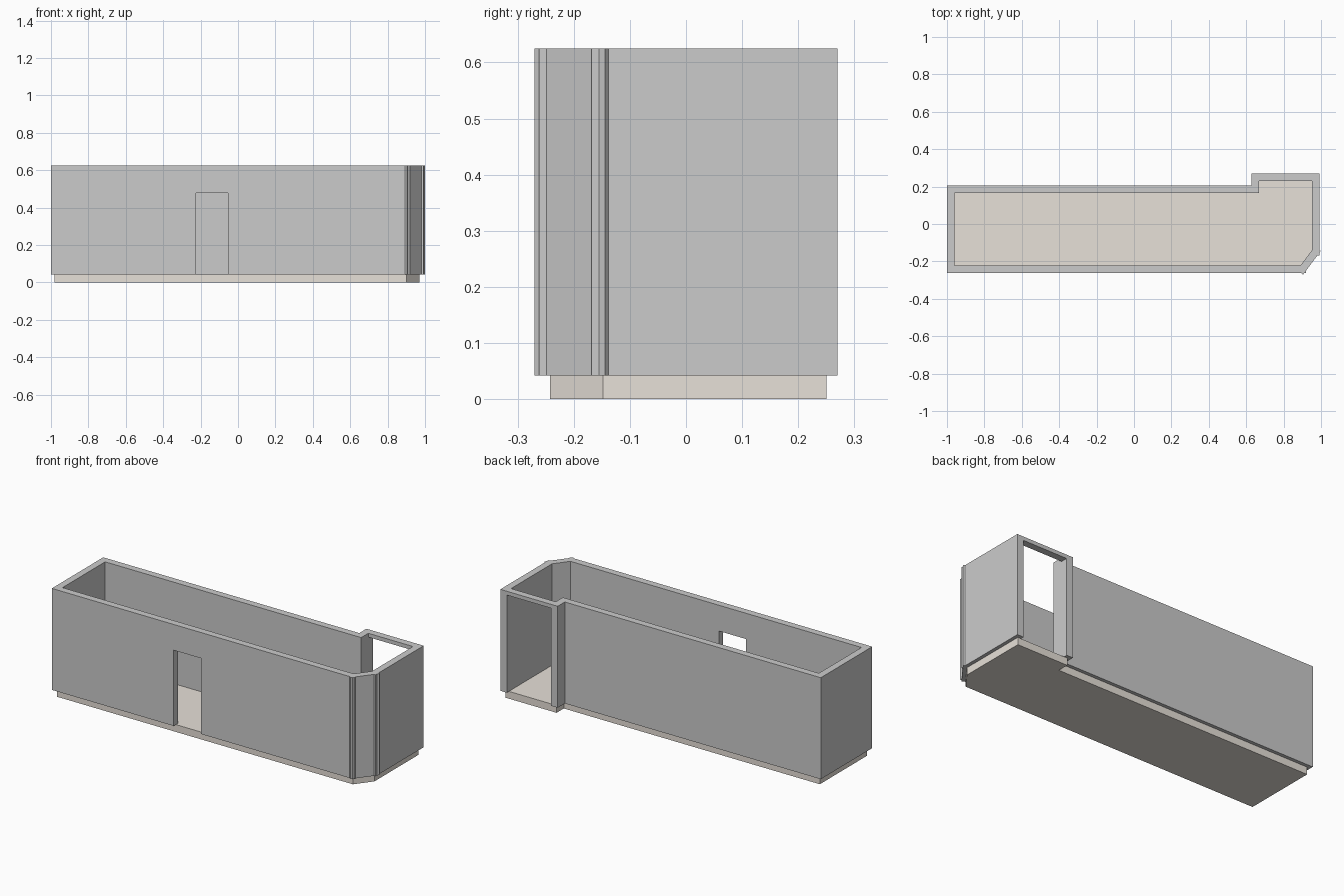
import bpy, bmesh
from math import atan2
from mathutils import Matrix, Vector

if "Cube" in bpy.data.objects:
    bpy.data.objects.remove(bpy.data.objects["Cube"])

HALF = 0.02                  # half the wall thickness
FLOOR_TOP, WALL_TOP = 0.042, 0.625

# Room outline along the wall centre lines, anticlockwise
PLAN = [(-0.98, -0.242), (0.90, -0.242), (0.971, -0.148), (0.971, 0.25),
        (0.647, 0.25), (0.647, 0.185), (-0.98, 0.185)]


def finish(bm, name):
    bmesh.ops.recalc_face_normals(bm, faces=bm.faces)
    mesh = bpy.data.meshes.new(name)
    bm.to_mesh(mesh)
    bm.free()
    ob = bpy.data.objects.new(name, mesh)
    bpy.context.collection.objects.link(ob)
    return ob


def add_box(bm, centre, size, angle=0.0):
    m = Matrix.Translation(centre) @ Matrix.Rotation(angle, 4, 'Z') @ Matrix.Diagonal((*size, 1))
    bmesh.ops.create_cube(bm, size=1, matrix=m)


# Floor slab
bm = bmesh.new()
base = bm.faces.new([bm.verts.new((x, y, 0)) for x, y in PLAN])
top = bmesh.ops.extrude_face_region(bm, geom=[base], use_keep_orig=True)
bmesh.ops.translate(bm, vec=(0, 0, FLOOR_TOP),
                    verts=[g for g in top["geom"] if isinstance(g, bmesh.types.BMVert)])
floor = finish(bm, "floor")
mat = bpy.data.materials.new("floor_beige")
mat.diffuse_color = (0.80, 0.75, 0.69, 1)
mat.use_nodes = True
mat.node_tree.nodes["Principled BSDF"].inputs["Base Color"].default_value = mat.diffuse_color
floor.data.materials.append(mat)

# Walls: one straight box per side, overrunning each corner by half a thickness
bm = bmesh.new()
for a, b in zip(PLAN, PLAN[1:] + PLAN[:1]):
    a, b = Vector(a), Vector(b)
    d, mid = b - a, (a + b) / 2
    add_box(bm, (mid.x, mid.y, (FLOOR_TOP + WALL_TOP) / 2),
            (d.length + 2 * HALF, 2 * HALF, WALL_TOP - FLOOR_TOP), atan2(d.y, d.x))
walls = finish(bm, "walls")

# Openings: front doorway and wide back opening
bm = bmesh.new()
for x0, x1, y, z1 in [(-0.225, -0.053, -0.242, 0.477), (0.668, 0.95, 0.25, 0.603)]:
    add_box(bm, ((x0 + x1) / 2, y, z1 / 2), (x1 - x0, 0.08, z1))
cutter = finish(bm, "opening_cutter")
cutter.hide_render = True

mod = walls.modifiers.new("openings", 'BOOLEAN')
mod.operation = 'DIFFERENCE'
mod.solver = 'EXACT'
mod.use_self = True
mod.object = cutter
bpy.context.view_layer.objects.active = walls
bpy.ops.object.modifier_apply(modifier=mod.name)
bpy.data.objects.remove(cutter)
